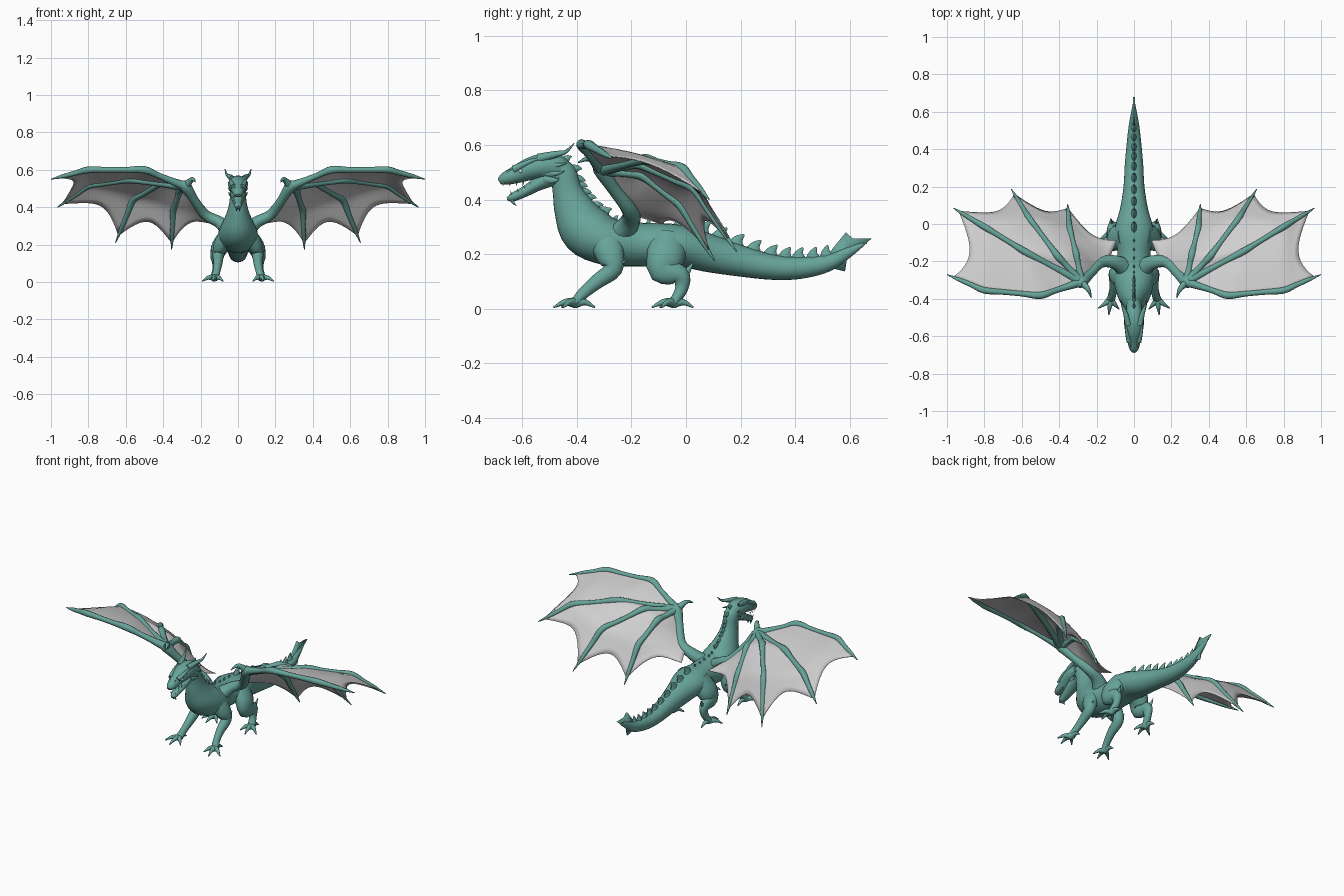
import bpy
import bmesh
import math
from mathutils import Vector

if bpy.data.objects.get("Cube"):
    bpy.data.objects.remove(bpy.data.objects["Cube"])

X_AXIS, Z_AXIS = Vector((1, 0, 0)), Vector((0, 0, 1))


def make_material(name, red, green, blue):
    material = bpy.data.materials.new(name)
    material.use_nodes = True
    material.diffuse_color = (red, green, blue, 1)
    shader = material.node_tree.nodes["Principled BSDF"]
    shader.inputs["Base Color"].default_value = (red, green, blue, 1)
    shader.inputs["Roughness"].default_value = 0.7
    return material


teal = make_material("teal scales", 0.135, 0.37, 0.32)
grey = make_material("grey membrane", 0.62, 0.62, 0.62)
ivory = make_material("ivory teeth", 0.75, 0.75, 0.7)


def spline(points, t):
    """Catmull-Rom value at t, counted in segments, for tuples of any length."""
    last = len(points) - 1
    i = min(max(int(t), 0), last - 1)
    f = t - i
    a, b, c, d = (points[min(max(k, 0), last)] for k in range(i - 1, i + 3))
    return [q + f * (r - p) / 2 + f * f * (2 * p - 5 * q + 4 * r - s) / 2
            + f * f * f * (3 * q - p - 3 * r + s) / 2
            for p, q, r, s in zip(a, b, c, d)]


def loft(bm, stations, side=X_AXIS, sides=14, steps=4):
    """Skin elliptical rings (x, y, z, half width, half depth) along a smooth path."""
    count = (len(stations) - 1) * steps
    rows = [spline(stations, k / steps) for k in range(count + 1)]
    centres = [Vector(row[:3]) for row in rows]
    rings = []
    for k, row in enumerate(rows):
        tangent = (centres[min(k + 1, count)] - centres[max(k - 1, 0)]).normalized()
        across = (side - tangent * side.dot(tangent)).normalized()
        up = across.cross(tangent)
        width, depth = (max(r, 0.001) for r in row[3:])
        ring = []
        for n in range(sides):
            angle = math.tau * n / sides
            offset = across * width * math.cos(angle) + up * depth * math.sin(angle)
            ring.append(bm.verts.new(centres[k] + offset))
        rings.append(ring)
    for low, high in zip(rings, rings[1:]):
        for n in range(sides):
            m = (n + 1) % sides
            bm.faces.new((low[n], low[m], high[m], high[n]))
    bm.faces.new(rings[0])
    bm.faces.new(rings[-1])


def taper(bm, points, radius, side=X_AXIS, flat=1, sides=8, tip=0.1):
    """Loft that narrows from radius to a point."""
    last = len(points) - 1
    stations = []
    for i, point in enumerate(points):
        r = radius * (1 - (1 - tip) * i / last)
        stations.append((*point, r * flat, r))
    loft(bm, stations, side, sides)


def straight_bones(joints):
    """Split each bone in three so the path stays straight and bends at the joints."""
    path = []
    for a, b in zip(joints, joints[1:]):
        path += [tuple(Vector(a).lerp(Vector(b), k / 3)) for k in range(3)]
    return path + [joints[-1]]


def finish(bm, name, material, mirror=True, thickness=0):
    bmesh.ops.recalc_face_normals(bm, faces=bm.faces)
    mesh = bpy.data.meshes.new(name)
    bm.to_mesh(mesh)
    bm.free()
    mesh.materials.append(material)
    obj = bpy.data.objects.new(name, mesh)
    bpy.context.collection.objects.link(obj)
    if thickness:
        solid = obj.modifiers.new("thickness", "SOLIDIFY")
        solid.thickness, solid.offset = thickness, 0
    if mirror:
        obj.modifiers.new("mirror", "MIRROR").use_mirror_merge = False
    bpy.ops.object.select_all(action="DESELECT")
    obj.select_set(True)
    bpy.context.view_layer.objects.active = obj
    bpy.ops.object.shade_smooth_by_angle(angle=math.radians(50))


# Neck, trunk and tail in one skin
spine_path = [(0, *s) for s in (
    (-.49, .525, .04, .04), (-.45, .495, .042, .048), (-.435, .435, .045, .054),
    (-.412, .37, .06, .073), (-.365, .29, .093, .096), (-.28, .245, .107, .087),
    (-.16, .235, .088, .08), (-.04, .235, .105, .075), (.08, .205, .075, .07),
    (.2, .175, .056, .057), (.32, .152, .049, .046), (.42, .15, .04, .04),
    (.52, .168, .029, .031), (.6, .21, .015, .018), (.66, .245, .003, .005))]
bm = bmesh.new()
loft(bm, spine_path, sides=24)
finish(bm, "body", teal, mirror=False)

# Row of broad upright spines down the neck, back and tail
bm = bmesh.new()
neck_row = [(0.6 + 0.45 * k, 0.022) for k in range(9)]
back_row = [(5 + 0.4 * k, 0.014) for k in range(5)]
tail_row = [(7.1 + 0.55 * k, 0.04 - 0.001 * k) for k in range(10)]
for t, height in neck_row + back_row + tail_row:
    here = spline(spine_path, t)
    centre = Vector(here[:3])
    along = (Vector(spline(spine_path, t + 0.05)[:3]) - centre).normalized()
    up = X_AXIS.cross(along)
    foot = centre + up * here[4] * 0.85
    middle = centre + up * (here[4] + height * 0.4) + along * height * 0.12
    point = centre + up * (here[4] + height) + along * height * 0.55
    taper(bm, (foot, middle, point), height * 0.9, flat=0.5)
finish(bm, "back_spines", teal, mirror=False)

# Upright fin at the end of the tail
bm = bmesh.new()
outline = ((.5, .17), (.54, .225), (.585, .28), (.61, .258), (.68, .257),
           (.635, .222), (.59, .188), (.582, .137), (.535, .148))
bm.faces.new([bm.verts.new((0, y, z)) for y, z in outline])
bmesh.ops.triangulate(bm, faces=bm.faces)
finish(bm, "tail_fin", teal, mirror=False, thickness=0.01)

# Skull and open lower jaw
bm = bmesh.new()
loft(bm, [(0, *s) for s in (
    (-.683, .464, .012, .01), (-.665, .475, .026, .023), (-.62, .492, .036, .033),
    (-.57, .512, .048, .042), (-.52, .522, .053, .047), (-.47, .515, .045, .047),
    (-.43, .485, .03, .03))], sides=18)
finish(bm, "skull", teal, mirror=False)
bm = bmesh.new()
loft(bm, [(0, *s) for s in (
    (-.48, .485, .042, .034), (-.54, .458, .038, .026), (-.59, .429, .029, .02),
    (-.635, .408, .02, .016), (-.655, .402, .006, .006))], sides=14)
finish(bm, "lower_jaw", teal, mirror=False)

# Horns, brows and cheek frills
bm = bmesh.new()
taper(bm, ((.03, -.54, .55), (.045, -.48, .565), (.06, -.44, .575), (.07, -.41, .605)), .018)
taper(bm, ((.025, -.63, .51), (.04, -.57, .54), (.045, -.52, .555)), .015)
for height, reach in ((.53, .435), (.5, .445), (.475, .465)):
    taper(bm, ((.032, -.52, height), (.044, -.48, height - .005), (.052, -reach, height + .004)), .016, flat=.6)
taper(bm, ((.014, -.665, .485), (.018, -.65, .504), (.02, -.635, .512)), .009)
taper(bm, ((.006, -.635, .4), (.008, -.632, .388), (.009, -.62, .377)), .009)
finish(bm, "horns_and_frills", teal)

# Small teeth along both jaws, and eyes
bm = bmesh.new()
for k in range(4):
    y = -.668 + .024 * k
    x = .016 + .004 * k
    taper(bm, ((x, y, .464), (x, y, .457), (x, y - .002, .449)), .004, sides=6)
    lift = .418 + .009 * k
    taper(bm, ((x, y + .028, lift), (x, y + .028, lift + .007), (x, y + .026, lift + .014)), .0035, sides=6)
finish(bm, "teeth", ivory)
bm = bmesh.new()
bmesh.ops.create_uvsphere(bm, u_segments=12, v_segments=8, radius=.007)
bmesh.ops.translate(bm, verts=bm.verts, vec=(.037, -.605, .504))
finish(bm, "eyes", ivory)


def build_leg(name, stations, spur):
    bm = bmesh.new()
    loft(bm, stations, sides=16)
    taper(bm, spur, .02, flat=.6)
    ankle = Vector(stations[-1][:3])
    # Three splayed toes and a rear claw
    for dx, dy in ((-.045, -.05), (.01, -.08), (.065, -.045), (0, .072)):
        tip = ankle + Vector((dx, dy, 0))
        knuckle = ankle.lerp(tip, .5)
        knuckle.z, tip.z = .024, .005
        taper(bm, (ankle, knuckle, tip), .02, tip=.15)
    finish(bm, name, teal)


build_leg("front_legs", [
    (.045, -.3, .27, .05, .065), (.09, -.278, .2, .04, .053),
    (.105, -.268, .145, .031, .035), (.107, -.325, .1, .024, .027),
    (.115, -.378, .055, .02, .021), (.125, -.405, .022, .024, .018)],
    ((.108, -.27, .15), (.112, -.245, .16), (.115, -.222, .178)))
build_leg("hind_legs", [
    (.045, -.06, .25, .055, .07), (.095, -.075, .19, .047, .07),
    (.112, -.085, .142, .036, .052), (.115, -.022, .123, .028, .036),
    (.115, -.016, .075, .021, .024), (.125, -.045, .022, .024, .018)],
    ((.115, -.02, .12), (.118, .008, .142), (.12, .025, .17)))

# Wing arms with thumb claws
wrist = (.28, -.31, .51)
bm = bmesh.new()
loft(bm, [(.04, -.24, .27, .045, .055), (.1, -.205, .32, .032, .038),
          (.175, -.205, .36, .028, .03), (.235, -.265, .44, .023, .026),
          (*wrist, .03, .03), (.31, -.325, .525, .015, .015)], side=Z_AXIS)
taper(bm, (wrist, (.245, -.35, .55), (.228, -.395, .535)), .023)
finish(bm, "wing_arms", teal)

# Long jointed wing fingers, leading edge first
fingers = [straight_bones(joints) for joints in (
    (wrist, (.5, -.382, .6), (.8, -.355, .6), (1, -.27, .55)),
    (wrist, (.58, -.15, .547), (.8, -.015, .515), (.965, .085, .4)),
    (wrist, (.41, -.17, .53), (.56, .03, .44), (.655, .185, .21)),
    (wrist, (.31, -.16, .49), (.345, -.02, .38), (.355, .105, .175)))]
sizes = (.026, .019, .016, .02, .015, .015, .018, .014, .011, .002)
bm = bmesh.new()
for path in fingers:
    loft(bm, [(*p, r, r) for p, r in zip(path, sizes)], side=Z_AXIS, sides=10)
finish(bm, "wing_fingers", teal)

# Membrane panels with scalloped trailing edges
body_edge = straight_bones((wrist, (.2, -.23, .4), (.13, -.18, .34), (.085, -.07, .305)))
bays = zip(fingers, fingers[1:] + [body_edge], (.13, .12, .12, .14))
bm = bmesh.new()
rows, columns = 18, 12
for first, second, scallop in bays:
    grid = []
    for i in range(rows + 1):
        line = []
        for j in range(columns + 1):
            v = j / columns
            arch = math.sin(math.pi * v)
            t = 9 * i / rows * (.94 - scallop * arch)
            point = Vector(spline(first, t)).lerp(Vector(spline(second, t)), v)
            point.z += .012 * arch * i / rows
            line.append(bm.verts.new(point))
        grid.append(line)
    for low, high in zip(grid, grid[1:]):
        for j in range(columns):
            bm.faces.new((low[j], low[j + 1], high[j + 1], high[j]))
bmesh.ops.remove_doubles(bm, verts=bm.verts, dist=.0002)
finish(bm, "wing_membranes", grey, thickness=.004)
